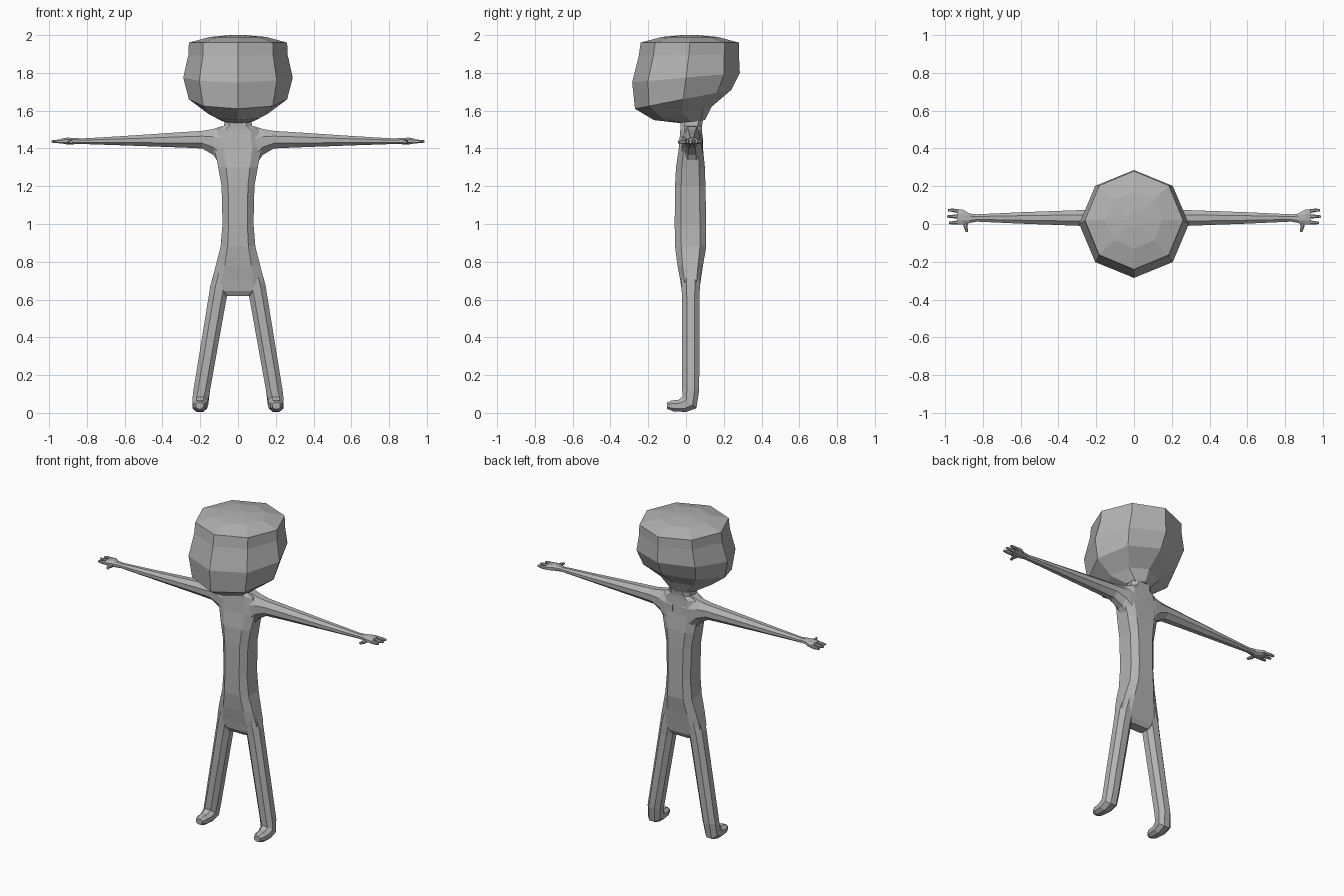
import bpy, bmesh, math
from mathutils import Vector

grey = bpy.data.materials.new("plain grey")
grey.diffuse_color = (0.45, 0.45, 0.45, 1)


def octagon(center, u, v, c=0.45):
    """Chamfered rectangle around center with half axes u and v."""
    center, u, v = Vector(center), Vector(u), Vector(v)
    pts = [(1, -c), (1, c), (c, 1), (-c, 1), (-1, c), (-1, -c), (-c, -1), (c, -1)]
    return [center + u * a + v * b for a, b in pts]


def loft(name, rings):
    """Skin a list of equal-length rings and cap both ends."""
    bm = bmesh.new()
    loops = [[bm.verts.new(p) for p in ring] for ring in rings]
    for a, b in zip(loops, loops[1:]):
        n = len(a)
        for i in range(n):
            j = (i + 1) % n
            bm.faces.new((a[i], a[j], b[j], b[i]))
    bm.faces.new(loops[0])
    bm.faces.new(loops[-1])
    bmesh.ops.recalc_face_normals(bm, faces=bm.faces)
    mesh = bpy.data.meshes.new(name)
    bm.to_mesh(mesh)
    bm.free()
    mesh.materials.append(grey)
    obj = bpy.data.objects.new(name, mesh)
    bpy.context.collection.objects.link(obj)
    return obj


def mirrored(name, rings):
    """The same loft on the left and the right."""
    for side, label in ((1, "left"), (-1, "right")):
        loft(f"{label}_{name}", [[Vector((p.x * side, p.y, p.z)) for p in r] for r in rings])


# Head: tilted eight-sided rings (half width, front y, front z, back y, back z)
head = []
for w, fy, fz, by, bz in [
    (0.04, -0.02, 2.0, 0.06, 2.0),
    (0.15, -0.13, 1.99, 0.17, 1.99),
    (0.26, -0.24, 1.96, 0.28, 1.96),
    (0.263, -0.25, 1.89, 0.28, 1.90),
    (0.29, -0.285, 1.75, 0.285, 1.80),
    (0.26, -0.27, 1.61, 0.24, 1.71),
    (0.16, -0.17, 1.55, 0.135, 1.62),
    (0.08, -0.04, 1.535, 0.10, 1.55),
]:
    ring = []
    for i in range(8):
        a = i * math.pi / 4
        t = (1 + math.sin(a)) / 2
        ring.append(Vector((w * math.cos(a), fy + (by - fy) * t, fz + (bz - fz) * t)))
    head.append(ring)
loft("head", head)

# Neck, chest, waist and hips (z, half width, front y, back y)
torso = []
for z, w, fy, by in [
    (1.55, 0.07, -0.03, 0.09),
    (1.52, 0.075, -0.03, 0.085),
    (1.50, 0.11, -0.03, 0.085),
    (1.40, 0.125, -0.038, 0.09),
    (1.30, 0.105, -0.053, 0.10),
    (1.20, 0.087, -0.058, 0.103),
    (1.00, 0.082, -0.06, 0.107),
    (0.88, 0.092, -0.058, 0.107),
    (0.78, 0.118, -0.045, 0.09),
    (0.70, 0.137, -0.03, 0.078),
    (0.645, 0.12, -0.022, 0.07),
    (0.618, 0.08, -0.005, 0.055),
]:
    torso.append(octagon((0, (fy + by) / 2, z), (w, 0, 0), (0, (by - fy) / 2, 0), 0.6))
loft("torso", torso)

# Arms, flared at the shoulder (x, low z, high z, half depth)
arm = []
for x, lo, hi, d in [
    (0.03, 1.28, 1.525, 0.058),
    (0.095, 1.31, 1.515, 0.056),
    (0.13, 1.365, 1.503, 0.052),
    (0.19, 1.40, 1.493, 0.046),
    (0.30, 1.405, 1.486, 0.041),
    (0.60, 1.416, 1.466, 0.03),
    (0.84, 1.424, 1.452, 0.019),
]:
    arm.append(octagon((x, 0.032, (lo + hi) / 2), (0, d, 0), (0, 0, (hi - lo) / 2), 0.4))
mirrored("arm", arm)

# Hands: palm, three fingers and a thumb
mirrored("palm", [
    octagon((x, y, 1.439), (0, d, 0), (0, 0, h))
    for x, y, d, h in [(0.83, 0.032, 0.019, 0.014), (0.87, 0.03, 0.025, 0.017),
                       (0.905, 0.036, 0.04, 0.018), (0.935, 0.038, 0.04, 0.012)]])
for name, y0, y1, tip in [("outer_finger", 0.066, 0.073, 0.983),
                          ("middle_finger", 0.038, 0.04, 0.988),
                          ("inner_finger", 0.01, 0.006, 0.978)]:
    mirrored(name, [octagon((x, y, 1.437), (0, r, 0), (0, 0, r))
                    for x, y, r in [(0.92, y0, 0.011), (0.96, y1, 0.009), (tip, y1, 0.006)]])
mirrored("thumb", [octagon((x, y, 1.434), (r, 0, 0), (0, 0, r))
                   for x, y, r in [(0.888, 0.02, 0.013), (0.891, -0.015, 0.01),
                                   (0.884, -0.042, 0.007)]])

# Legs running into forward-bent feet (centre, half width, depth vector y and z)
leg = []
for c, w, vy, vz in [
    ((0.065, 0.025, 0.80), 0.045, 0.05, 0),
    ((0.095, 0.025, 0.68), 0.05, 0.049, 0),
    ((0.110, 0.025, 0.60), 0.048, 0.046, 0),
    ((0.192, 0.025, 0.12), 0.044, 0.045, 0),
    ((0.200, 0.018, 0.055), 0.042, 0.037, -0.03),
    ((0.202, -0.02, 0.037), 0.038, 0.02, -0.032),
    ((0.203, -0.07, 0.037), 0.034, 0.004, -0.029),
    ((0.203, -0.10, 0.038), 0.02, 0.0, -0.017),
]:
    leg.append(octagon(c, (w, 0, 0), (0, vy, vz)))
mirrored("leg", leg)
